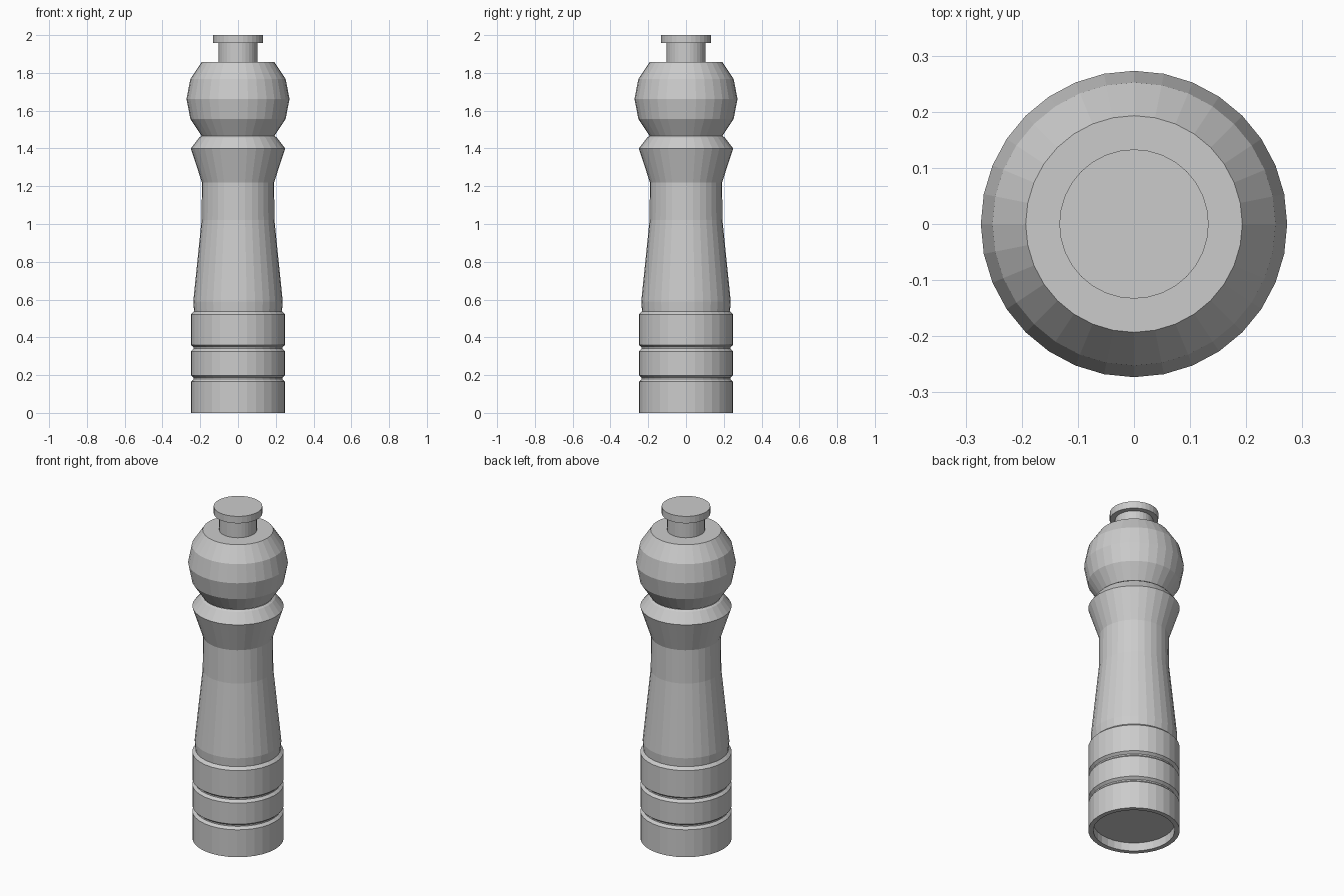
import bpy, bmesh
from math import cos, sin, pi, radians

if "Cube" in bpy.data.objects:
    bpy.data.objects.remove(bpy.data.objects["Cube"])

SIDES = 32


def lathe(name, profile, cap_start=False, cap_end=False):
    """Spin a bottom-to-top list of (radius, z) into a flat-shaded object."""
    bm = bmesh.new()
    rings = [[bm.verts.new((r * cos(2 * pi * i / SIDES), r * sin(2 * pi * i / SIDES), z))
              for i in range(SIDES)] for r, z in profile]
    for low, high in zip(rings, rings[1:]):
        for i in range(SIDES):
            j = (i + 1) % SIDES
            bm.faces.new((low[i], low[j], high[j], high[i]))
    if cap_start:
        bm.faces.new(rings[0][::-1])
    if cap_end:
        bm.faces.new(rings[-1])
    mesh = bpy.data.meshes.new(name)
    bm.to_mesh(mesh)
    bm.free()
    obj = bpy.data.objects.new(name, mesh)
    bpy.context.collection.objects.link(obj)
    return obj


# Banded base with a recessed underside, two grooves and a chamfered top
base = [(0.223, 0.05), (0.223, 0.0), (0.25, 0.0)]
for groove in (0.183, 0.344):
    base += [(0.25, groove - 0.018), (0.235, groove - 0.004),
             (0.235, groove + 0.004), (0.25, groove + 0.016)]
base += [(0.25, 0.522), (0.233, 0.538)]
lathe("grinder_base", base, cap_start=True)

# Waisted body flaring out to a collar
lathe("body", [(0.233, 0.538), (0.237, 0.59), (0.193, 1.02), (0.191, 1.22),
               (0.25, 1.40), (0.205, 1.458), (0.193, 1.466)])

# Ball head, a sphere cut flat at 45 degrees above and below
head = [(0.273 * cos(radians(a)), 1.662 + 0.276 * sin(radians(a)))
        for a in (-45, -22.5, 0, 22.5, 45)]
lathe("ball_head", head, cap_start=True, cap_end=True)

# Tightening knob: stem and wider cap
lathe("knob", [(0.103, 1.857), (0.103, 1.958), (0.133, 1.958), (0.133, 2.0)], cap_end=True)
